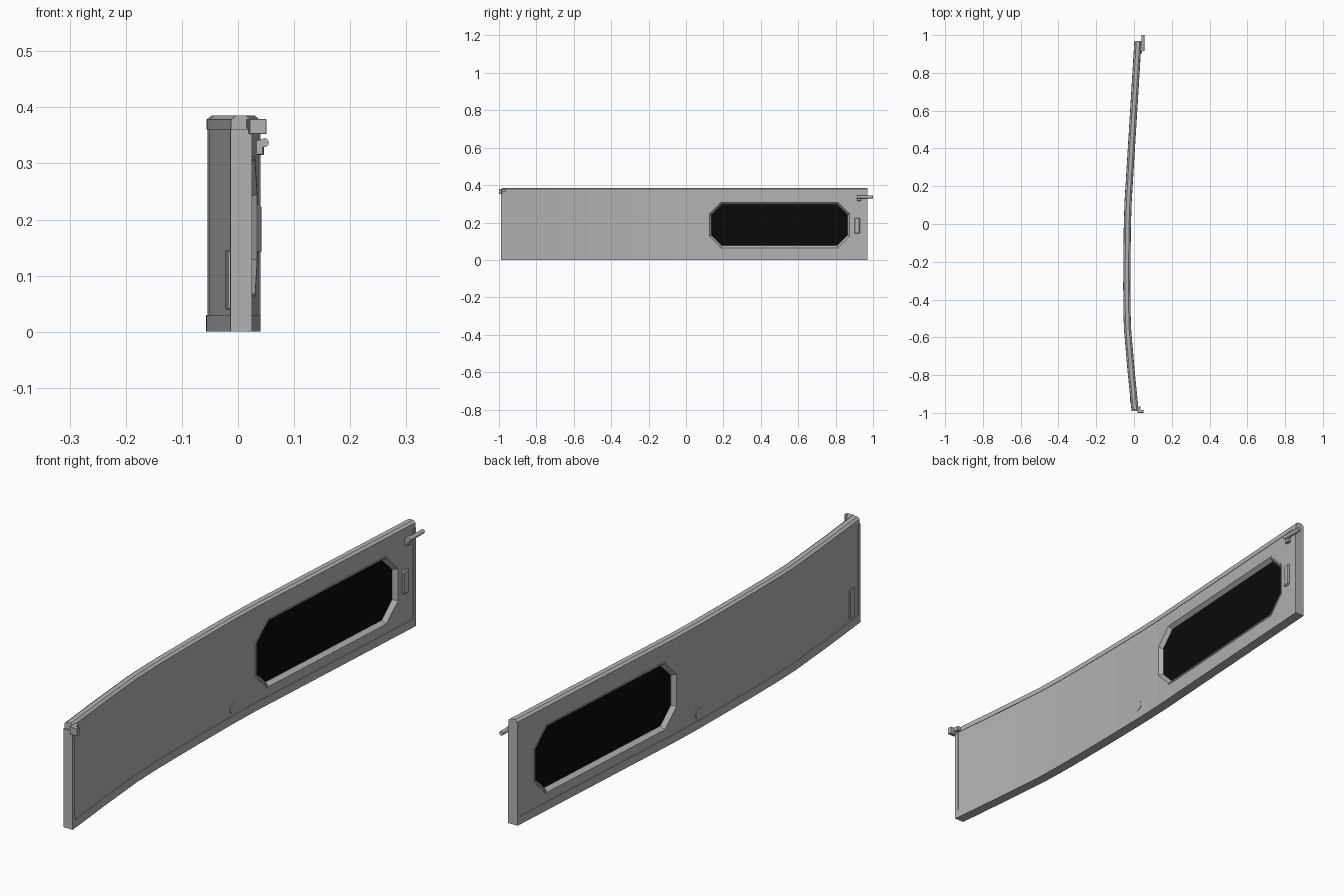
import bpy, bmesh
from mathutils import Vector, Matrix

if "Cube" in bpy.data.objects:
    bpy.data.objects.remove(bpy.data.objects["Cube"])


def material(name, value):
    m = bpy.data.materials.new(name)
    m.use_nodes = True
    col = (value, value, value, 1)
    m.diffuse_color = col
    m.node_tree.nodes["Principled BSDF"].inputs["Base Color"].default_value = col
    return m


GREY = material("painted grey", 0.45)
BLACK = material("black glass", 0.003)

# Bowed centre line of the door: (y, x)
PATH = [(-0.99, 0.006), (-0.77, -0.016), (-0.56, -0.034), (-0.45, -0.0375),
        (-0.33, -0.038), (-0.2, -0.0375), (0.0, -0.035), (0.12, -0.031), (0.97, 0.021)]


def bow(y):
    for (y0, x0), (y1, x1) in zip(PATH, PATH[1:]):
        if y <= y1 or y1 == PATH[-1][0]:
            return x0 + (x1 - x0) * (y - y0) / (y1 - y0)


def finish(name, bm, mat, smooth=True):
    bmesh.ops.recalc_face_normals(bm, faces=bm.faces)
    me = bpy.data.meshes.new(name)
    bm.to_mesh(me)
    bm.free()
    me.materials.append(mat)
    ob = bpy.data.objects.new(name, me)
    bpy.context.collection.objects.link(ob)
    bpy.ops.object.select_all(action='DESELECT')
    ob.select_set(True)
    bpy.context.view_layer.objects.active = ob
    if smooth:
        bpy.ops.object.shade_smooth_by_angle(angle=0.4)
    return ob


def skin(bm, loops, closed=False):
    """Join equal vertex loops with quads, capping or closing the ends."""
    n = len(loops[0])
    pairs = list(zip(loops, loops[1:]))
    if closed:
        pairs.append((loops[-1], loops[0]))
    for a, b in pairs:
        for i in range(n):
            j = (i + 1) % n
            bm.faces.new((a[i], a[j], b[j], b[i]))
    if not closed:
        bm.faces.new(loops[0])
        bm.faces.new(loops[-1])


def sweep(name, y0, y1, section, extra=()):
    """Carry a cross-section of (offset, z) points along the bowed line."""
    ys = sorted({y0, y1, *extra, *[p[0] for p in PATH if y0 < p[0] < y1]})
    bm = bmesh.new()
    skin(bm, [[bm.verts.new((bow(y) + o, y, z)) for o, z in section(y)] for y in ys])
    return finish(name, bm, GREY)


def rect(half, z0, z1):
    return [(-half, z0), (half, z0), (half, z1), (-half, z1)]


def block(name, y0, y1, o0, o1, z0, z1, bevel=0.002):
    """Small bevelled box that follows the door's surface."""
    bm = bmesh.new()
    skin(bm, [[bm.verts.new((bow(y) + o, y, z))
               for o, z in ((o0, z0), (o1, z0), (o1, z1), (o0, z1))] for y in (y0, y1)])
    ob = finish(name, bm, GREY, False)
    mod = ob.modifiers.new("bevel", 'BEVEL')
    mod.width = bevel
    return ob


def rod(name, a, b, radius, mat=GREY, sides=16):
    a, b = Vector(a), Vector(b)
    d = b - a
    bm = bmesh.new()
    turn = d.to_track_quat('Z', 'Y').to_matrix().to_4x4()
    bmesh.ops.create_cone(bm, cap_ends=True, segments=sides, radius1=radius, radius2=radius,
                          depth=d.length, matrix=Matrix.Translation((a + b) / 2) @ turn)
    return finish(name, bm, mat)


# Window outline
WY0, WY1, WZ0, WZ1, CUT = 0.12, 0.88, 0.06, 0.312, 0.065


def corner(y):
    return max(0, CUT - min(y - WY0, WY1 - y))


def octagon(inset):
    y0, y1, z0, z1 = WY0 + inset, WY1 - inset, WZ0 + inset, WZ1 - inset
    c = CUT - 0.586 * inset
    return [(y0 + c, z0), (y1 - c, z0), (y1, z0 + c), (y1, z1 - c),
            (y1 - c, z1), (y0 + c, z1), (y0, z1 - c), (y0, z0 + c)]


def octagon_loft(name, rings, mat, closed):
    bm = bmesh.new()
    skin(bm, [[bm.verts.new((bow(y) + o, y, z)) for y, z in octagon(inset)]
              for inset, o in rings], closed)
    return finish(name, bm, mat, False)


# Door skin around the window opening
SKIN, FRAME, LOW, HIGH = 0.0165, 0.019, 0.03, 0.36
bends = (WY0 + CUT, WY1 - CUT)
sweep("door_panel_plain", -0.975, WY0, lambda y: rect(SKIN, LOW, HIGH))
sweep("door_panel_end", WY1, 0.957, lambda y: rect(SKIN, LOW, HIGH))
sweep("door_panel_below_window", WY0, WY1, lambda y: rect(SKIN, LOW, WZ0 + corner(y)), bends)
sweep("door_panel_above_window", WY0, WY1, lambda y: rect(SKIN, WZ1 - corner(y), HIGH), bends)

# Surrounding rails and stiles
sweep("bottom_rail", -0.99, 0.97, lambda y: rect(FRAME, 0, LOW))
sweep("front_stile", -0.99, -0.975, lambda y: rect(FRAME, LOW, HIGH))
sweep("back_stile", 0.957, 0.97, lambda y: rect(FRAME, LOW, HIGH))
sweep("top_rail", -0.985, 0.97, lambda y: [(-0.018, HIGH), (0.018, HIGH), (0.018, 0.378),
                                           (0.009, 0.385), (-0.009, 0.385), (-0.018, 0.378)])

# Window frame with sloped reveals on both sides, and glass
octagon_loft("window_frame", [(0, -0.019), (0, 0.019), (0.005, 0.019), (0.016, 0.004),
                              (0.016, -0.004), (0.005, -0.019)], GREY, True)
octagon_loft("window_glass", [(0.014, -0.003), (0.014, 0.003)], BLACK, False)

# Pull plates, one on each face
block("outer_pull", 0.90, 0.93, 0.012, 0.024, 0.14, 0.225, 0.004)
block("inner_pull", -0.95, -0.915, -0.021, -0.012, 0.04, 0.145)

# Round boss through the door
rod("round_boss", (bow(0) - 0.0185, 0.0, 0.055), (bow(0) + 0.0185, 0.0, 0.055), 0.02)

# Latch bar and its arm
rod("latch_bar", (0.047, 0.915, 0.337), (0.047, 1.0, 0.337), 0.008)
block("latch_arm", 0.915, 0.935, 0.01, 0.028, 0.315, 0.343)

# Roller bracket at the front upper corner
block("roller_bracket", -1.0, -0.985, 0.013, 0.044, 0.352, 0.379, 0.001)
block("roller_bracket_foot", -0.99, -0.965, 0.01, 0.03, 0.362, 0.379, 0.001)
